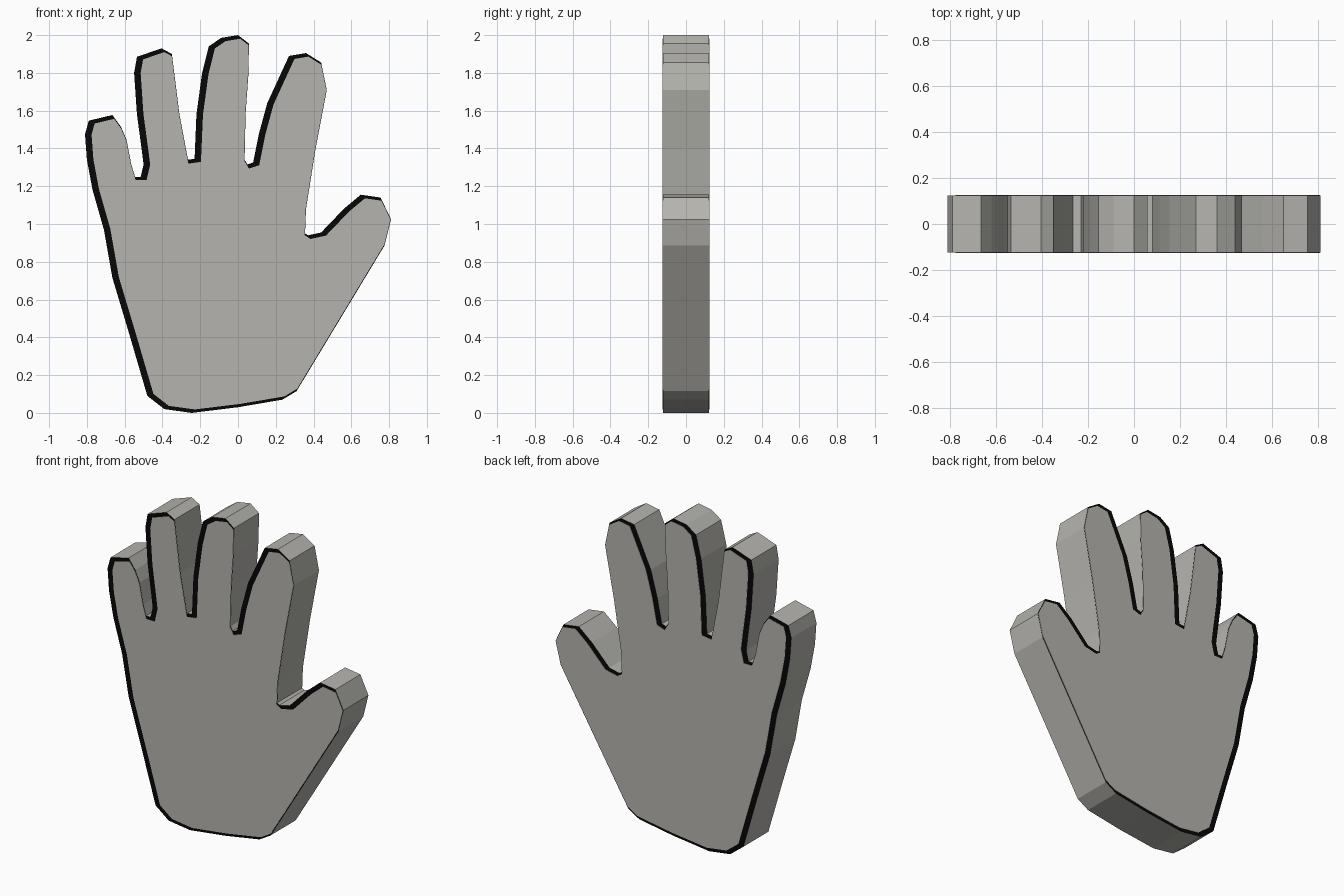
import bpy, bmesh
from mathutils import Vector

if "Cube" in bpy.data.objects:
    bpy.data.objects.remove(bpy.data.objects["Cube"])

# Hand outline (x, z), counter-clockwise seen from the front
OUTLINE = [
    (-.48, .09), (-.39, .02), (-.245, 0), (0, .03), (.235, .07), (.31, .115),      # wrist
    (.775, .885), (.81, 1.025), (.755, 1.14), (.65, 1.155), (.56, 1.08),           # thumb
    (.44, .955), (.37, .94), (.355, .95), (.36, 1.08), (.41, 1.395),
    (.47, 1.71), (.44, 1.855), (.36, 1.905), (.27, 1.89), (.155, 1.64),            # index
    (.11, 1.475), (.08, 1.325), (.05, 1.315), (.035, 1.34),
    (.04, 1.58), (.055, 1.79), (.058, 1.955), (0, 2), (-.09, 1.985), (-.155, 1.94),  # middle
    (-.19, 1.8), (-.22, 1.58), (-.23, 1.345), (-.265, 1.34),
    (-.31, 1.58), (-.34, 1.82), (-.35, 1.9), (-.405, 1.93), (-.535, 1.885),        # ring
    (-.55, 1.8), (-.535, 1.58), (-.51, 1.395), (-.50, 1.315), (-.515, 1.25),
    (-.545, 1.25), (-.565, 1.315), (-.59, 1.445), (-.62, 1.515), (-.665, 1.577),   # little
    (-.79, 1.547), (-.81, 1.475), (-.80, 1.34), (-.77, 1.18), (-.71, .97),
    (-.665, .715), (-.575, .415),
]
HALF, PLATE = 0.125, 0.002


def material(name, rgb):
    m = bpy.data.materials.new(name)
    m.diffuse_color = (*rgb, 1)
    m.use_nodes = True
    m.node_tree.nodes["Principled BSDF"].inputs["Base Color"].default_value = m.diffuse_color
    return m


grey = material("warm grey", (.46, .455, .425))
black = material("black border", (.002, .002, .002))


def prism(name, pts, y0, y1, mats, cap_index):
    """Extrude an x-z outline from y0 to y1; caps get their own material."""
    bm = bmesh.new()
    face = bm.faces.new([bm.verts.new((x, y0, z)) for x, z in pts])
    ext = bmesh.ops.extrude_face_region(bm, geom=[face], use_keep_orig=True)
    verts = [g for g in ext["geom"] if isinstance(g, bmesh.types.BMVert)]
    bmesh.ops.translate(bm, verts=verts, vec=(0, y1 - y0, 0))
    bmesh.ops.recalc_face_normals(bm, faces=bm.faces)
    for f in bm.faces:
        f.material_index = cap_index if abs(f.normal.y) > .9 else 0
    me = bpy.data.meshes.new(name)
    bm.to_mesh(me)
    bm.free()
    for m in mats:
        me.materials.append(m)
    ob = bpy.data.objects.new(name, me)
    bpy.context.collection.objects.link(ob)
    return ob


def inset(pts, d, shift):
    """Inset the outline by d and slide it sideways."""
    out, n = [], len(pts)
    for i in range(n):
        a, b, c = (Vector(pts[(i + k) % n]) for k in (-1, 0, 1))
        e, f = (b - a).normalized(), (c - b).normalized()
        n1, n2 = Vector((-e.y, e.x)), Vector((-f.y, f.x))
        p = b + (n1 + n2) * d / (1 + n1.dot(n2))
        out.append((p.x + shift, p.y))
    return out


# Thick hand slab: grey rim, black faces
prism("hand_body", OUTLINE, -HALF + PLATE, HALF - PLATE, [grey, black], 1)

# Grey palm and back plates, leaving the uneven black border
inner = inset(OUTLINE, .018, .0165)
prism("palm_plate", inner, -HALF, -HALF + PLATE, [grey], 0)
prism("back_plate", inner, HALF - PLATE, HALF, [grey], 0)
